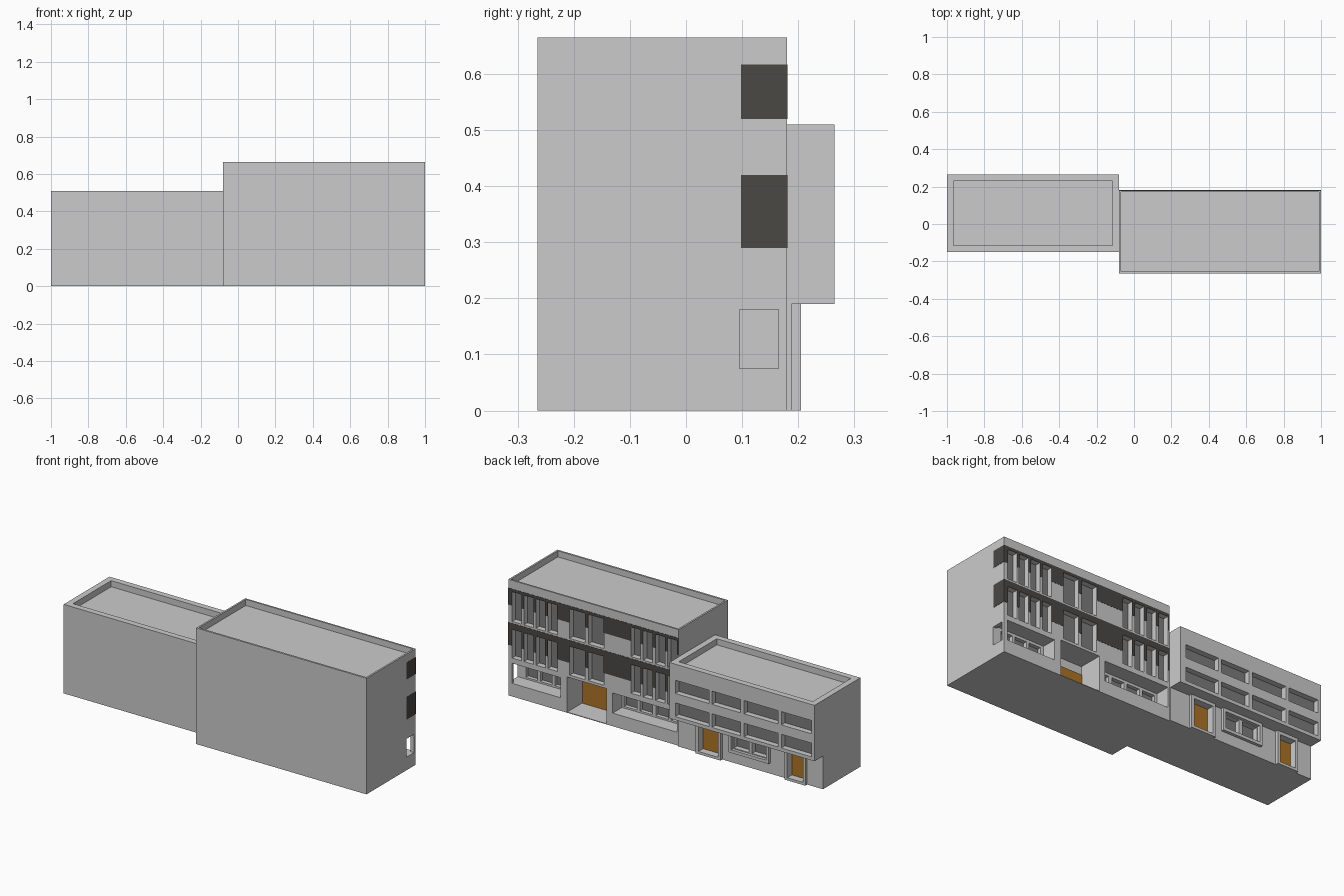
import bpy, bmesh
from mathutils import Vector

if "Cube" in bpy.data.objects:
    bpy.data.objects.remove(bpy.data.objects["Cube"])


def material(name, rgb):
    m = bpy.data.materials.new(name)
    m.diffuse_color = (*rgb, 1)
    m.use_nodes = True
    m.node_tree.nodes["Principled BSDF"].inputs["Base Color"].default_value = m.diffuse_color
    return m


ORANGE = material("door_orange", (0.42, 0.17, 0.02))
DARK = material("dark_cladding", (0.07, 0.065, 0.06))
GLASS = material("dark_glass", (0.2, 0.2, 0.2))


def boxes(name, items, mat=None):
    """One object from boxes given as (x0, x1, y0, y1, z0, z1)."""
    bm = bmesh.new()
    for x0, x1, y0, y1, z0, z1 in items:
        vs = bmesh.ops.create_cube(bm, size=1)["verts"]
        size = Vector((x1 - x0, y1 - y0, z1 - z0))
        mid = Vector((x0 + x1, y0 + y1, z0 + z1)) / 2
        for v in vs:
            v.co = v.co * size + mid
    return finish(name, bm, mat)


def finish(name, bm, mat=None):
    me = bpy.data.meshes.new(name)
    bm.to_mesh(me)
    bm.free()
    ob = bpy.data.objects.new(name, me)
    bpy.context.collection.objects.link(ob)
    if mat:
        me.materials.append(mat)
    return ob


def extrude_x(name, profile, x0, x1):
    """Prism along x from a (y, z) outline."""
    bm = bmesh.new()
    f = bm.faces.new([bm.verts.new((x0, y, z)) for y, z in profile])
    ext = bmesh.ops.extrude_face_region(bm, geom=[f])["geom"]
    bmesh.ops.translate(bm, vec=(x1 - x0, 0, 0),
                        verts=[g for g in ext if isinstance(g, bmesh.types.BMVert)])
    bmesh.ops.recalc_face_normals(bm, faces=bm.faces)
    return finish(name, bm)


def cut(ob, items):
    """Carve a set of non-overlapping boxes out of an object."""
    cutter = boxes("cutter", items)
    cutter.hide_render = True
    mod = ob.modifiers.new("cut", "BOOLEAN")
    mod.operation, mod.solver, mod.object = "DIFFERENCE", "EXACT", cutter
    bpy.context.view_layer.objects.active = ob
    bpy.ops.object.modifier_apply(modifier=mod.name)
    bpy.data.objects.remove(cutter)


def openings(xs, zs, y0, y1):
    return [(a, b, y0, y1, c, d) for a, b in xs for c, d in zs]


def back_panels(items, t=0.003):
    """Thin sheets lying on the back of recesses."""
    return [(a, b, y, y + t, c, d) for a, b, y, _, c, d in items]


def row(start, count, width, pitch):
    return [(start + i * pitch, start + i * pitch + width) for i in range(count)]


# ---- Tall block ----
FY = 0.18
tall = boxes("tall_block", [(-0.08, 1, -0.265, FY, 0, 0.665)])
cut(tall, [(-0.07, 0.99, -0.254, 0.17, 0.63, 0.7)])  # roof well

# upper windows
groups = row(0.69, 4, 0.06, 0.0755) + row(0.395, 2, 0.098, 0.118) + row(-0.07, 4, 0.06, 0.0775)
win = openings(groups, [(0.43, 0.60), (0.22, 0.385)], 0.145, 0.2)
cut(tall, win)
boxes("tall_block_glass", back_panels(win), GLASS)

# entrance and shopfront recesses
shops = [(0.67, 0.978, 0.095, 0.2, 0.075, 0.19), (-0.07, 0.339, 0.095, 0.2, 0.075, 0.19)]
cut(tall, shops + [(0.377, 0.627, 0.04, 0.2, 0.004, 0.205)])
cut(tall, [(0.94, 1.02, 0.095, 0.165, 0.075, 0.18)])  # corner side opening
boxes("main_door", [(0.38, 0.624, 0.04, 0.046, 0.004, 0.155)], ORANGE)

# glazing set into the back of the shopfronts
shop_glass = openings(row(0.69, 3, 0.075, 0.092) + row(-0.055, 4, 0.08, 0.1),
                      [(0.085, 0.175)], 0.07, 0.1)
cut(tall, shop_glass)
boxes("shop_glass", back_panels(shop_glass), GLASS)

# dark bands wrapping the corner
for name, z0, z1 in (("lower_band", 0.29, 0.42), ("upper_band", 0.52, 0.617)):
    front = boxes(name, [(-0.08, 1, FY, FY + 0.001, z0, z1)], DARK)
    cut(front, win)
    boxes(name + "_return", [(1, 1.001, 0.098, FY + 0.001, z0, z1)], DARK)

# ---- Low block with overhanging upper floors ----
low = extrude_x("low_block", [(-0.15, 0), (0.188, 0), (0.188, 0.19), (0.265, 0.19),
                              (0.265, 0.51), (-0.15, 0.51)], -1, -0.08)
cut(low, [(-0.965, -0.115, -0.115, 0.23, 0.475, 0.6)])  # roof well

# strip windows in two rows
strip_x = [(-0.33, -0.118), (-0.53, -0.35), (-0.77, -0.553), (-0.98, -0.79)]
strips = openings(strip_x, [(0.342, 0.418), (0.21, 0.288)], 0.23, 0.3)
cut(low, strips)
boxes("strip_glass", back_panels(strips), GLASS)

# ground floor doors and windows with projecting surrounds
doors = openings([(-0.345, -0.222), (-0.885, -0.785)], [(0.015, 0.172)], 0.16, 0.25)
panes = openings([(-0.53, -0.435), (-0.645, -0.55)], [(0.085, 0.168)], 0.155, 0.25)
cut(low, [(a, b, y, 0.2, c, d) for a, b, y, _, c, d in doors + panes])
surround = boxes("surrounds", [(-0.362, -0.205, 0.188, 0.205, 0, 0.19),
                               (-0.9, -0.768, 0.188, 0.205, 0, 0.19),
                               (-0.667, -0.413, 0.188, 0.205, 0.062, 0.19)])
cut(surround, doors + [(-0.65, -0.43, 0.18, 0.25, 0.08, 0.173)])
boxes("side_doors", back_panels(doors), ORANGE)
boxes("ground_window_glass", back_panels(panes), GLASS)
